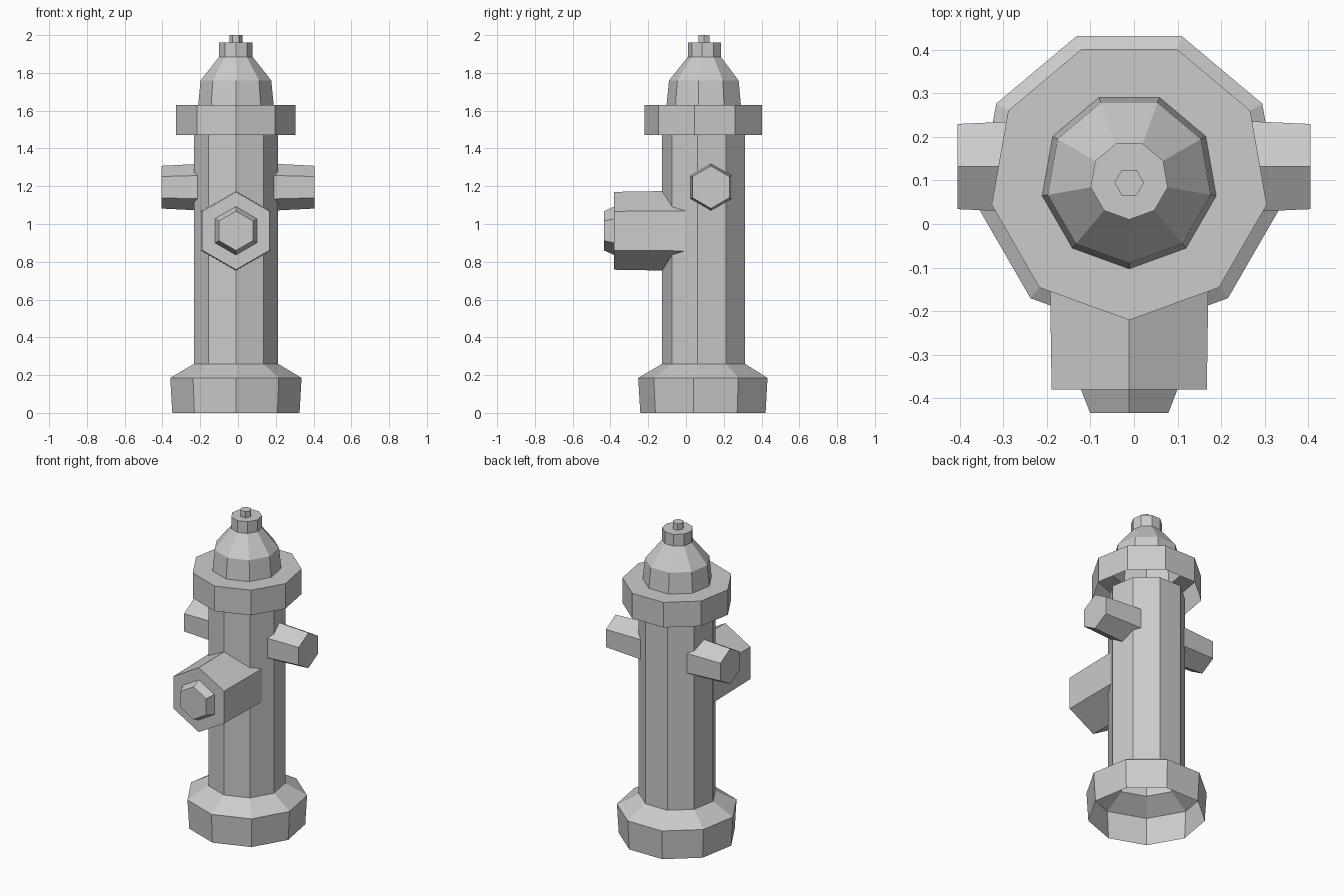
import bpy, bmesh
from math import sin, cos, radians, pi
from mathutils import Vector, Matrix

if "Cube" in bpy.data.objects:
    bpy.data.objects.remove(bpy.data.objects["Cube"])

AXIS = Vector((-0.011, 0.1, 0))   # vertical axis of the barrel


def loft(name, profile, sides, start, matrix, cap_start=False, cap_end=True):
    """Skin regular polygons (radius, height) along local z."""
    bm = bmesh.new()
    rings = []
    for r, h in profile:
        angles = [start + 2 * pi * i / sides for i in range(sides)]
        rings.append([bm.verts.new(matrix @ Vector((r * cos(a), r * sin(a), h))) for a in angles])
    for lo, hi in zip(rings, rings[1:]):
        for i in range(sides):
            j = (i + 1) % sides
            bm.faces.new((lo[i], lo[j], hi[j], hi[i]))
    if cap_start:
        bm.faces.new(rings[0][::-1])
    if cap_end:
        bm.faces.new(rings[-1])
    mesh = bpy.data.meshes.new(name)
    bm.to_mesh(mesh)
    bm.free()
    obj = bpy.data.objects.new(name, mesh)
    bpy.context.collection.objects.link(obj)
    return obj


upright = Matrix.Translation(AXIS)
front = radians(-90)

# Flared foot and nine-sided barrel, open underneath
loft("base_and_barrel", [(0.342, 0), (0.353, 0.185), (0.226, 0.26), (0.226, 1.47)],
     9, front, upright, cap_end=False)

# Collar, bonnet and top knob, open underneath
loft("collar_and_bonnet", [(0.321, 1.47), (0.321, 1.63), (0.203, 1.63), (0.19, 1.76),
                           (0.09, 1.885), (0.09, 1.96)], 9, front, upright)

# Hexagonal operating nut
loft("top_nut", [(0.034, 1.96), (0.034, 2.0)], 6, 0, Matrix.Translation((-0.011, 0.095, 0)))

# Side outlets, pointed at top and bottom
for label, side in (("left", -1), ("right", 1)):
    place = Matrix.Translation((0, 0.132, 1.195)) @ Matrix.Rotation(side * pi / 2, 4, 'Y')
    loft(label + "_outlet", [(0.126, 0.15), (0.113, 0.405)], 6, 0, place)

# Large front outlet with its cap nut
forward = Matrix.Translation((-0.011, 0, 0.964)) @ Matrix.Rotation(pi / 2, 4, 'X')
loft("front_outlet", [(0.213, -0.04), (0.206, 0.38), (0.128, 0.38), (0.104, 0.434)],
     6, pi / 2, forward)
